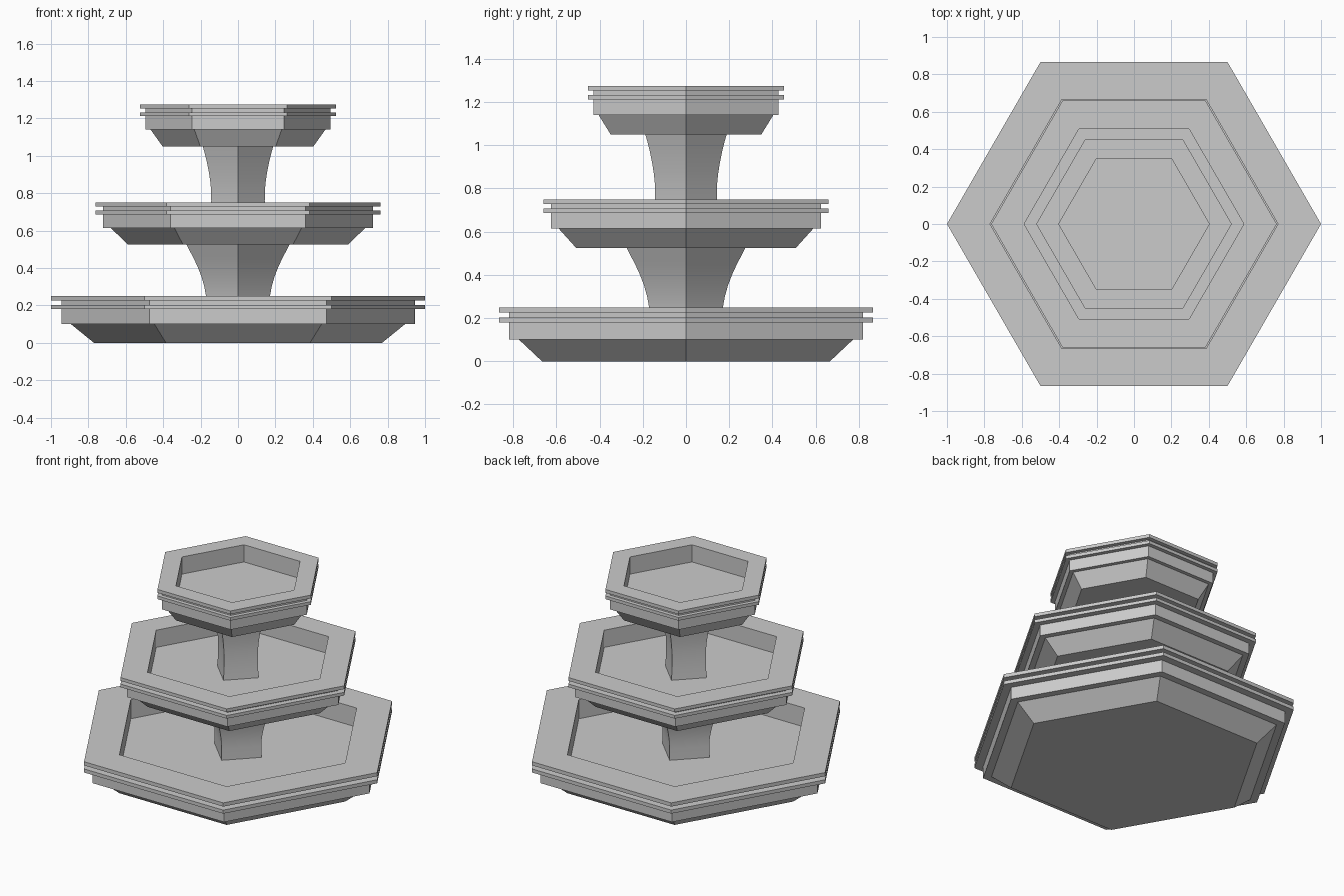
import bpy, bmesh
from math import cos, sin, tau, radians

if "Cube" in bpy.data.objects:
    bpy.data.objects.remove(bpy.data.objects["Cube"])


def turned(name, profile, sides, smooth=False):
    """Sweep a (radius, z) profile round z with few sides, capping both ends."""
    bm = bmesh.new()
    rings = [[bm.verts.new((r * cos(tau * i / sides), r * sin(tau * i / sides), z))
              for i in range(sides)] for r, z in profile]
    for a, b in zip(rings, rings[1:]):
        for i in range(sides):
            j = (i + 1) % sides
            bm.faces.new((a[i], a[j], b[j], b[i]))
    bm.faces.new(rings[0][::-1])
    bm.faces.new(rings[-1])
    bmesh.ops.recalc_face_normals(bm, faces=bm.faces)
    mesh = bpy.data.meshes.new(name)
    bm.to_mesh(mesh)
    bm.free()
    obj = bpy.data.objects.new(name, mesh)
    bpy.context.collection.objects.link(obj)
    if smooth:
        bpy.ops.object.select_all(action='DESELECT')
        obj.select_set(True)
        bpy.context.view_layer.objects.active = obj
        bpy.ops.object.shade_smooth_by_angle(angle=radians(30))
    return obj


# Hexagonal basin: sloped foot, ledge, wall, double rim, recessed floor
BASIN = [(0.77, 0), (0.893, 0.10), (0.945, 0.10), (0.945, 0.18), (1, 0.18),
         (1, 0.203), (0.945, 0.203), (0.945, 0.226), (1, 0.226), (1, 0.25),
         (0.77, 0.25), (0.77, 0.126)]

for name, radius, height, base in [("lower_basin", 1.0, 1.0, 0.0),
                                   ("middle_basin", 0.763, 0.9, 0.525),
                                   ("upper_basin", 0.523, 0.9, 1.05)]:
    turned(name, [(r * radius, base + z * height) for r, z in BASIN], 6)

# Four-sided flared pillars between the basins
turned("lower_pillar", [(0.168, 0.126), (0.168, 0.20), (0.171, 0.25), (0.180, 0.30),
                        (0.194, 0.35), (0.213, 0.40), (0.236, 0.45),
                        (0.257, 0.49), (0.275, 0.525)], 4, True)
turned("upper_pillar", [(0.149, 0.638), (0.144, 0.70), (0.143, 0.76), (0.144, 0.82),
                        (0.149, 0.87), (0.157, 0.92), (0.167, 0.97),
                        (0.177, 1.01), (0.188, 1.05)], 4, True)
